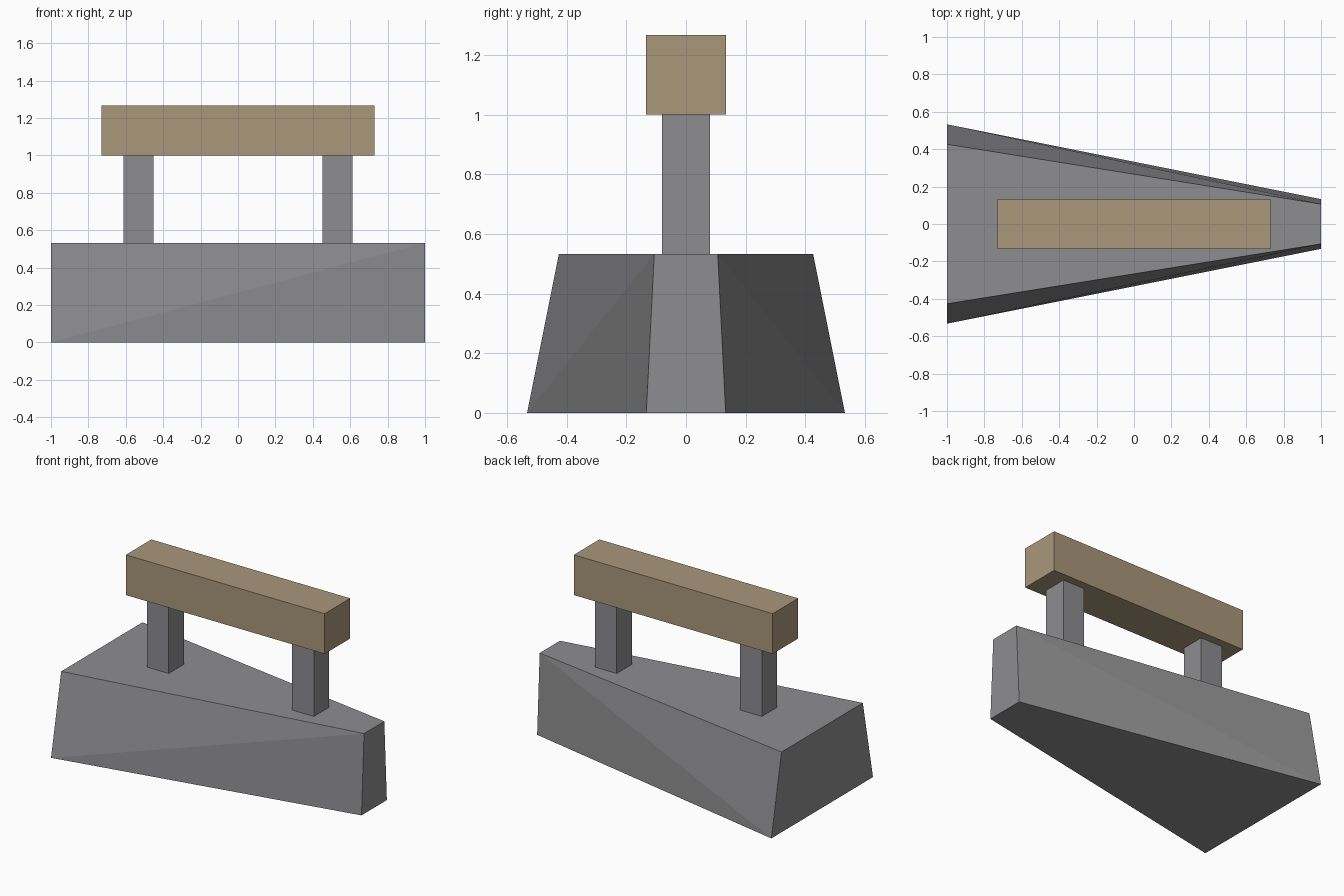
import bpy
import bmesh

cube = bpy.data.objects.get("Cube")
if cube:
    bpy.data.objects.remove(cube, do_unlink=True)


def make_material(name, color):
    mat = bpy.data.materials.new(name)
    mat.use_nodes = True
    mat.diffuse_color = color
    mat.node_tree.nodes["Principled BSDF"].inputs["Base Color"].default_value = color
    return mat


def add_object(name, bm, mat):
    bmesh.ops.recalc_face_normals(bm, faces=bm.faces[:])
    mesh = bpy.data.meshes.new(name)
    bm.to_mesh(mesh)
    bm.free()
    mesh.materials.append(mat)
    obj = bpy.data.objects.new(name, mesh)
    bpy.context.collection.objects.link(obj)
    return obj


def add_box(name, size, center, mat):
    bm = bmesh.new()
    bmesh.ops.create_cube(bm, size=1)
    bmesh.ops.scale(bm, vec=size, verts=bm.verts[:])
    bmesh.ops.translate(bm, vec=center, verts=bm.verts[:])
    return add_object(name, bm, mat)


iron = make_material("iron grey", (0.27, 0.27, 0.28, 1))
wood = make_material("wood tan", (0.40, 0.31, 0.20, 1))

BASE_TOP = 0.533
HANDLE_BOTTOM = 1.0
HANDLE_SIZE = 0.267
TAPER = 0.8

# Wedge-shaped body, wide at -x, with sides leaning inward
bm = bmesh.new()
rings = []
for z, scale in ((0, 1), (BASE_TOP, TAPER)):
    rings.append([bm.verts.new((x, y * scale, z)) for x, y in
                  ((-1, -0.533), (1, -0.133), (1, 0.133), (-1, 0.533))])
low, high = rings
bm.faces.new(low)
bm.faces.new(high)
for i in (1, 3):
    j = (i + 1) % 4
    bm.faces.new((low[i], low[j], high[j], high[i]))
# Long sides are slightly twisted, so each folds along a diagonal
for wide, narrow in ((0, 1), (3, 2)):
    bm.faces.new((low[wide], low[narrow], high[narrow]))
    bm.faces.new((low[wide], high[narrow], high[wide]))
add_object("iron_body", bm, iron)

# Two posts carrying the handle
for side, x in (("right", -0.533), ("left", 0.533)):
    add_box(side + "_post", (0.16, 0.16, HANDLE_BOTTOM - BASE_TOP),
            (x, 0, (HANDLE_BOTTOM + BASE_TOP) / 2), iron)

# Wooden grip
add_box("handle", (1.46, HANDLE_SIZE, HANDLE_SIZE),
        (0, 0, HANDLE_BOTTOM + HANDLE_SIZE / 2), wood)
